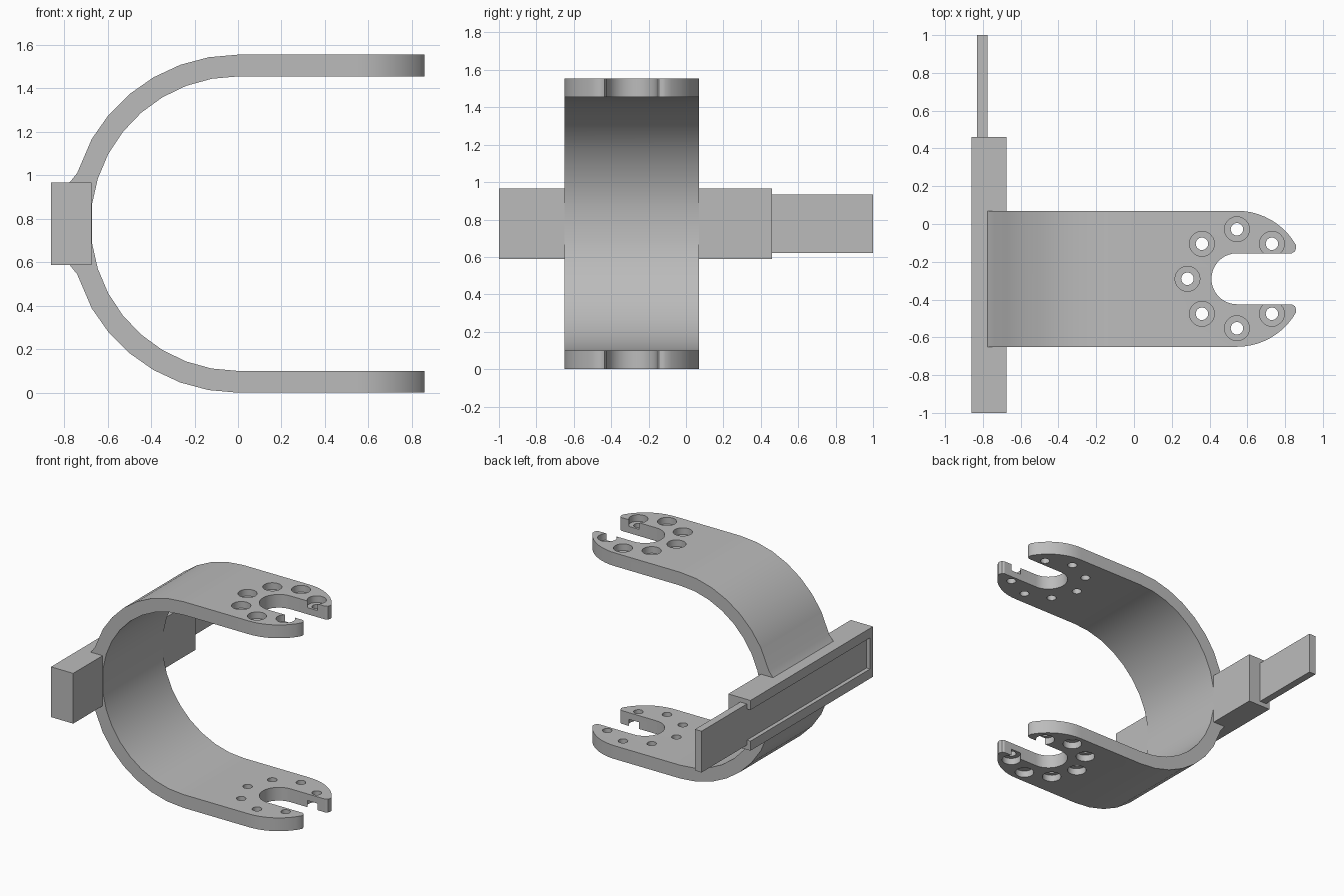
import bpy, bmesh
from math import sin, cos, radians
from mathutils import Vector

if "Cube" in bpy.data.objects:
    bpy.data.objects.remove(bpy.data.objects["Cube"])

grey = bpy.data.materials.new("plain_grey")
grey.use_nodes = True
COLOR = (0.5, 0.5, 0.5, 1)
grey.diffuse_color = COLOR
grey.node_tree.nodes["Principled BSDF"].inputs["Base Color"].default_value = COLOR

MID_Z, MID_Y = 0.7775, -0.29      # symmetry planes of the bracket
HEIGHT, THICK = 1.555, 0.1
FORK_X = 0.545                    # centre of the fork slot


def prism(name, points, direction):
    """Extrude a closed outline along a direction."""
    bm = bmesh.new()
    face = bm.faces.new([bm.verts.new(p) for p in points])
    ext = bmesh.ops.extrude_face_region(bm, geom=[face])
    verts = [g for g in ext["geom"] if isinstance(g, bmesh.types.BMVert)]
    bmesh.ops.translate(bm, verts=verts, vec=direction)
    bmesh.ops.recalc_face_normals(bm, faces=bm.faces)
    mesh = bpy.data.meshes.new(name)
    bm.to_mesh(mesh)
    bm.free()
    mesh.materials.append(grey)
    obj = bpy.data.objects.new(name, mesh)
    bpy.context.collection.objects.link(obj)
    return obj


def box(name, x0, x1, y0, y1, z0, z1):
    base = [(x0, y0, z0), (x1, y0, z0), (x1, y1, z0), (x0, y1, z0)]
    return prism(name, base, (0, 0, z1 - z0))


def cylinder(name, x, y, z0, z1, r, n=24):
    ring = [(x + r * cos(radians(360 * i / n)), y + r * sin(radians(360 * i / n)), z0)
            for i in range(n)]
    return prism(name, ring, (0, 0, z1 - z0))


def cut(obj, cutters, operation="DIFFERENCE"):
    """Apply booleans and remove the cutters."""
    for c in cutters:
        c.hide_render = True
        mod = obj.modifiers.new("cut", "BOOLEAN")
        mod.operation, mod.object, mod.solver = operation, c, "EXACT"
    bpy.context.view_layer.update()
    deps = bpy.context.evaluated_depsgraph_get()
    mesh = bpy.data.meshes.new_from_object(obj.evaluated_get(deps))
    obj.modifiers.clear()
    obj.data = mesh
    for c in cutters:
        bpy.data.objects.remove(c)


def mirrored(half, mid, axis):
    """Append the mirror image of an open half outline."""
    out = [Vector(p) for p in half]
    for p in reversed(half):
        q = Vector(p)
        q[axis] = 2 * mid - q[axis]
        out.append(q)
    return out


# U-shaped strap: side profile, with a small flare where it meets the block
R_OUT, R_IN = HEIGHT / 2, HEIGHT / 2 - THICK
Y0, Y1 = -0.65, 0.07
outer = [(1, Y0, HEIGHT)]
outer += [(-R_OUT * sin(radians(a)), Y0, MID_Z + R_OUT * cos(radians(a))) for a in range(0, 70, 10)]
outer += [(-0.74, Y0, 1.01), (-0.775, Y0, 0.967)]
inner = [(1, Y0, HEIGHT - THICK)]
inner += [(-R_IN * sin(radians(10.3 * i)), Y0, MID_Z + R_IN * cos(radians(10.3 * i))) for i in range(9)]
strap = prism("strap", mirrored(outer, MID_Z, 2) + mirrored(inner, MID_Z, 2)[::-1],
              (0, Y1 - Y0, 0))

# Fork outline seen from above: rounded prongs around a round-bottomed slot
R_EDGE, R_SLOT = 0.36, 0.135
half = [(-1, Y1, -0.1)]
half += [(FORK_X + R_EDGE * cos(radians(a)), MID_Y + R_EDGE * sin(radians(a)), -0.1)
         for a in range(90, 29, -6)]
half += [(0.858, -0.128, -0.1), (0.852, -0.145, -0.1), (0.835, MID_Y + R_SLOT, -0.1)]
half += [(FORK_X + R_SLOT * cos(radians(a)), MID_Y + R_SLOT * sin(radians(a)), -0.1)
         for a in range(90, 180, 10)]
half_slot_end = [(FORK_X - R_SLOT, MID_Y, -0.1)]
full = mirrored(half, MID_Y, 1)
full.insert(len(half), Vector(half_slot_end[0]))
cut(strap, [prism("fork_outline", full, (0, 0, 2))], "INTERSECT")

# Seven counterbored screw holes around the slot in both arms
drills, bores = [], []
for i in range(7):
    a = radians(45 * (i + 1))
    x, y = FORK_X + 0.262 * cos(a), MID_Y + 0.262 * sin(a)
    drills.append(cylinder("drill", x, y, -0.1, 1.7, 0.033))
    bores.append(cylinder("bore_low", x, y, -0.1, 0.05, 0.066))
    bores.append(cylinder("bore_high", x, y, HEIGHT - 0.05, 1.7, 0.066))
cut(strap, drills + bores)

# Rail block with a lipped channel, open at the back end
block = box("rail_block", -0.86, -0.675, -1, 0.46, 0.588, 0.967)
cut(block, [box("channel", -0.83, -0.775, -0.965, 0.6, 0.622, 0.933),
            box("channel_mouth", -1, -0.8, -0.965, 0.6, 0.66, 0.895)])

# Flat slide plate running in the channel
slide = box("slide_plate", -0.83, -0.775, -0.965, 1, 0.622, 0.933)

for obj in (strap, block, slide):
    bpy.ops.object.select_all(action="DESELECT")
    obj.select_set(True)
    bpy.context.view_layer.objects.active = obj
    bpy.ops.object.shade_smooth_by_angle(angle=radians(30))
